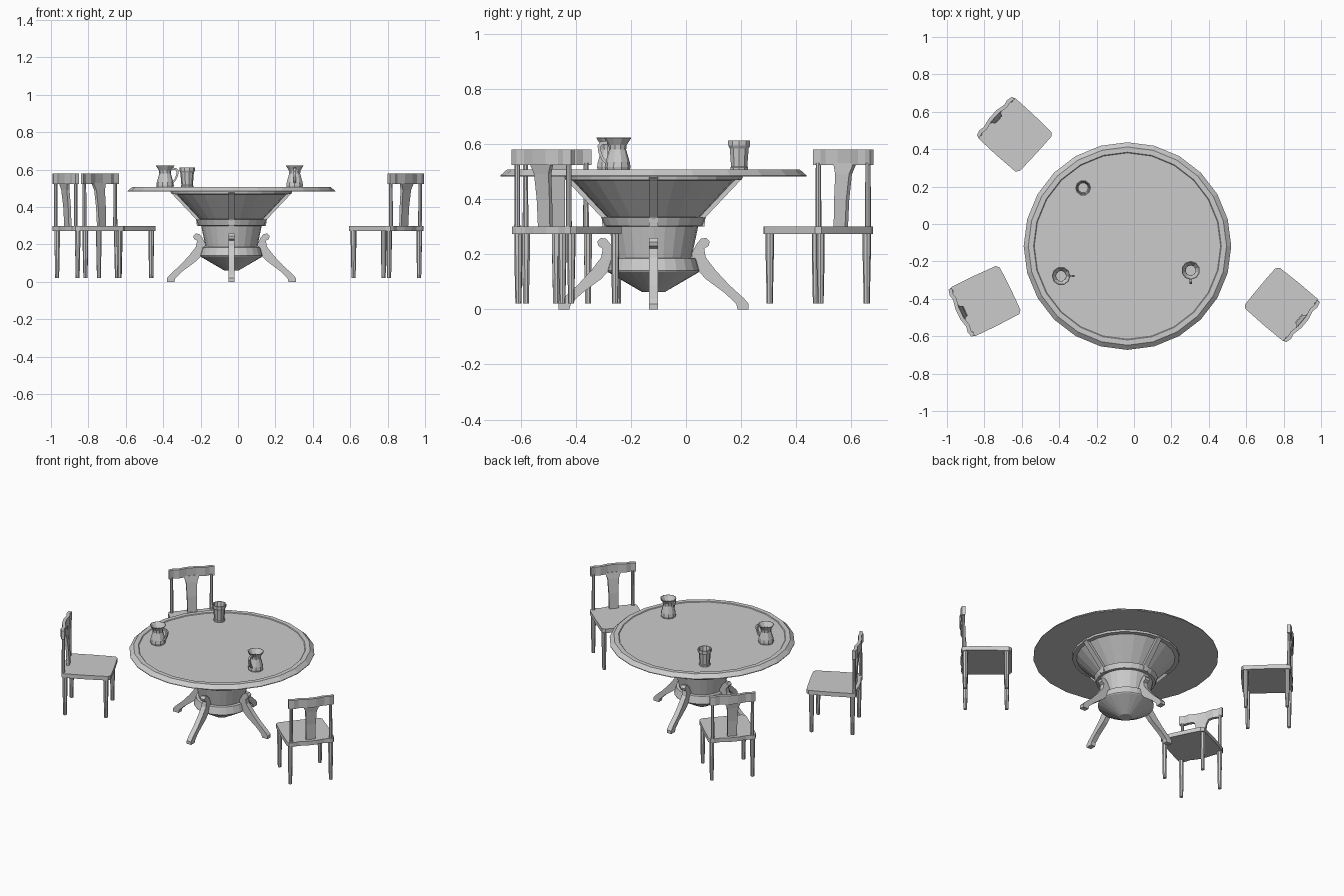
import bpy, bmesh
from math import sin, cos, pi, radians
from mathutils import Matrix, Vector

if "Cube" in bpy.data.objects:
    bpy.data.objects.remove(bpy.data.objects["Cube"])


def loft(name, rings, matrix=Matrix()):
    """Skin a list of equal-length rings and cap both ends."""
    bm = bmesh.new()
    vs = [[bm.verts.new(p) for p in ring] for ring in rings]
    n = len(vs[0])
    for lo, hi in zip(vs, vs[1:]):
        for i in range(n):
            j = (i + 1) % n
            bm.faces.new((lo[i], lo[j], hi[j], hi[i]))
    bm.faces.new(vs[0][::-1])
    bm.faces.new(vs[-1])
    bmesh.ops.recalc_face_normals(bm, faces=bm.faces)
    mesh = bpy.data.meshes.new(name)
    bm.to_mesh(mesh)
    bm.free()
    ob = bpy.data.objects.new(name, mesh)
    ob.matrix_world = matrix
    bpy.context.collection.objects.link(ob)
    return ob


def lathe(name, profile, sides, matrix=Matrix()):
    return loft(name, [[(r * cos(2 * pi * i / sides), r * sin(2 * pi * i / sides), z)
                        for i in range(sides)] for r, z in profile], matrix)


def radial_plate(name, outline, width, matrix):
    """Outline in (radius, z), given a thickness across y."""
    return loft(name, [[(r, y, z) for r, z in outline]
                       for y in (-width / 2, width / 2)], matrix)


def place(x, y, z=0, deg=0):
    return Matrix.Translation((x, y, z)) @ Matrix.Rotation(radians(deg), 4, 'Z')


# Table top and turned pedestal
TX, TY = -0.035, -0.118
table = place(TX, TY)
lathe("table_top", [(.3, .482), (.555, .482), (.555, .486), (.53, .508),
                    (.502, .508), (.498, .504)], 24, table)
lathe("pedestal", [(.04, .062), (.165, .135), (.168, .14), (.155, .185), (.138, .187),
                   (.162, .3), (.178, .302), (.19, .333), (.17, .335),
                   (.295, .468), (.32, .47), (.322, .483)], 24, table)

# Four scrolled feet and upper braces
foot = [(.345, 0), (.345, .02), (.328, .04), (.275, .088), (.225, .142), (.19, .188),
        (.184, .22), (.2, .23), (.204, .245), (.192, .259), (.172, .256), (.155, .235),
        (.138, .2), (.152, .15), (.19, .11), (.26, .058), (.3, .02), (.305, 0)]
brace = [(.325, .483), (.325, .478), (.188, .333), (.185, .3), (.15, .3),
         (.15, .335), (.285, .483)]
for k in range(4):
    m = place(TX, TY, 0, 90 * k)
    radial_plate("table_foot", foot, .032, m)
    radial_plate("table_brace", brace, .032, m)


# Chair: local +x is the front of the seat
def chair(x, y, deg):
    m = place(x, y, 0, deg)
    half = [(.152, .05), (.15, .125), (.135, .143), (0, .147), (-.125, .146),
            (-.148, .138), (-.152, .115), (-.146, .08), (-.155, .03)]
    outline = half + [(a, -b) for a, b in reversed(half)]
    loft("seat", [[(a, b, z) for a, b in outline] for z in (.273, .3)], m)
    for a in (-.128, .12):
        for b in (-.125, .125):
            lathe("chair_leg", [(.011, .021), (.015, .2), (.015, .28)], 8,
                  m @ Matrix.Translation((a, b, 0)))
    for b in (-.122, .122):
        lathe("back_post", [(.011, .295), (.0095, .53)], 8,
              m @ Matrix.Translation((-.138, b, 0)))
    # Curved top rail
    rail = [(-.138, -.14), (-.146, -.11), (-.14, -.08), (-.151, -.03),
            (-.151, .03), (-.14, .08), (-.146, .11), (-.138, .14)]
    loft("top_rail", [[(a - .01, b, .523), (a + .01, b, .523),
                       (a + .01, b, .58), (a - .01, b, .58)] for a, b in rail], m)
    # Splat, flared under the rail
    splat = [(-.125, .295, .028), (-.13, .4, .03), (-.14, .49, .034), (-.147, .53, .05)]
    loft("back_splat", [[(a - .008, -w, z), (a + .008, -w, z),
                         (a + .008, w, z), (a - .008, w, z)] for a, z, w in splat], m)


for spec in ((-.797, -.412, 26), (-.637, .477, -42.5), (.79, -.43, 140)):
    chair(*spec)

# Two handled jugs and a beaker
handle = [(.038, .108), (.062, .104), (.073, .09), (.07, .065), (.058, .038), (.044, .024),
          (.04, .034), (.052, .048), (.06, .07), (.061, .086), (.055, .093), (.036, .095)]
for x, y, deg in ((-.39, -.278, 0), (.303, -.248, -90)):
    m = place(x, y, .504, deg)
    lathe("jug", [(.044, 0), (.047, .012), (.044, .03), (.031, .075), (.033, .092), (.05, .118),
                  (.046, .119), (.028, .09), (.027, .075), (.036, .03)], 10, m)
    radial_plate("jug_handle", handle, .013, m)
lathe("beaker", [(.034, 0), (.034, .01), (.031, .014), (.036, .08), (.042, .09), (.042, .108),
                 (.037, .108), (.032, .085), (.027, .02)], 10, place(-.272, .193, .504))
